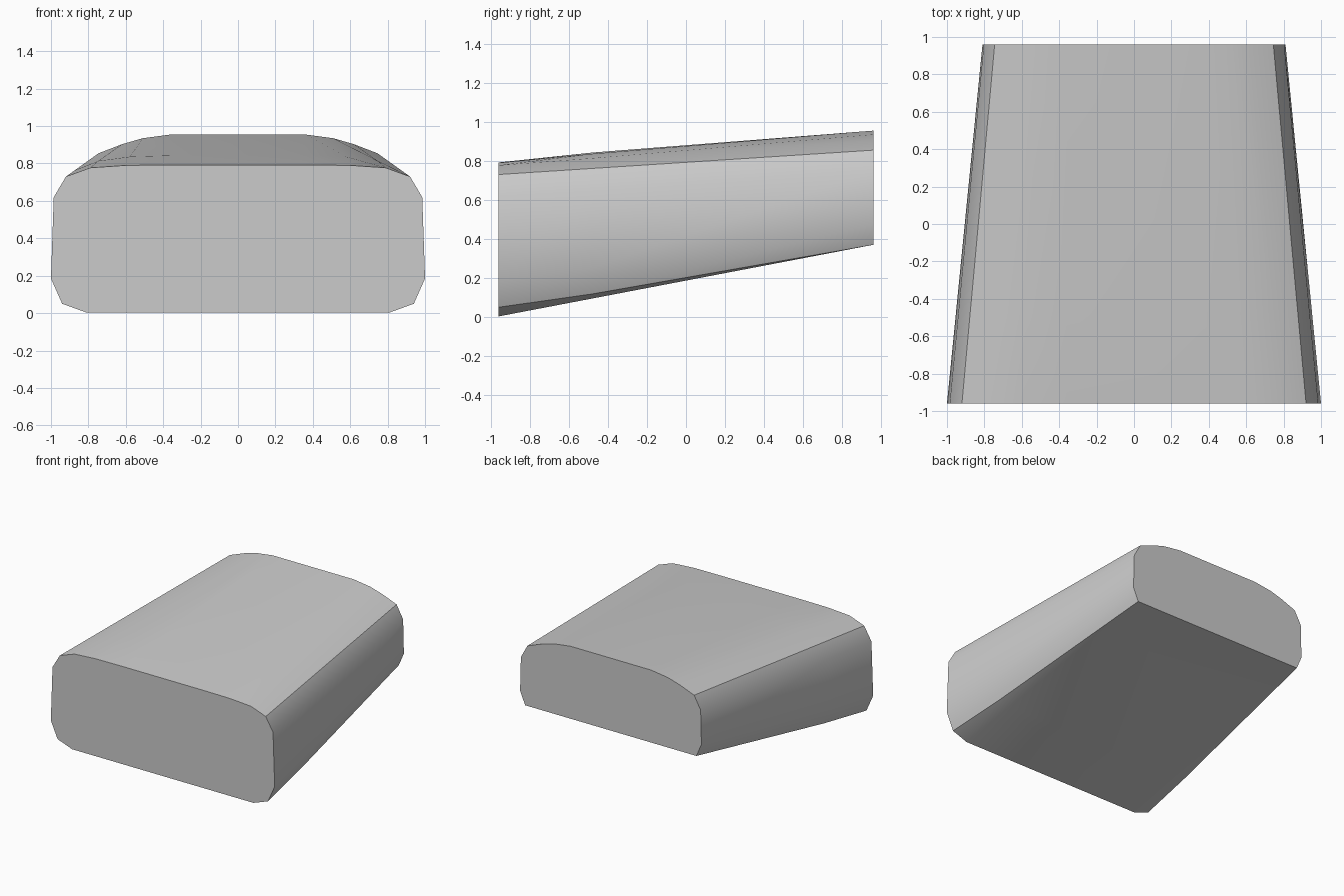
import bpy, bmesh, math

if "Cube" in bpy.data.objects:
    bpy.data.objects.remove(bpy.data.objects["Cube"])

# half cross-sections (x, z), bottom corner up to the top flat
FRONT = [(0.81, 0.003), (0.94, 0.05), (1.0, 0.185), (0.985, 0.62),
         (0.92, 0.73), (0.79, 0.777), (0.6, 0.79), (0.36, 0.792)]
BACK = [(0.765, 0.37), (0.765, 0.37), (0.81, 0.475), (0.803, 0.75),
        (0.745, 0.855), (0.62, 0.903), (0.51, 0.935), (0.36, 0.955)]
# slight bulge of the middle section
BULGE = [0, -0.012, -0.006, 0, 0, 0.005, 0.01, 0.01]
LENGTH = 1.92


def section(t, bulge):
    half = [(a[0] + (b[0] - a[0]) * t, a[1] + (b[1] - a[1]) * t + k * bulge)
            for a, b, k in zip(FRONT, BACK, BULGE)]
    loop = half + [(-x, z) for x, z in reversed(half)]
    return [(x, -LENGTH / 2 + LENGTH * t, z) for x, z in loop]


# tapered cushion-shaped body lofted through three sections
bm = bmesh.new()
rings = [[bm.verts.new(p) for p in section(t, b)]
         for t, b in ((0, 0), (0.25, 1), (1, 0))]
n = len(rings[0])
for r0, r1 in zip(rings, rings[1:]):
    for i in range(n):
        j = (i + 1) % n
        bm.faces.new((r0[i], r0[j], r1[j], r1[i]))
bm.faces.new(rings[0])
bm.faces.new(rings[-1][::-1])
bmesh.ops.remove_doubles(bm, verts=bm.verts, dist=0.0005)
bmesh.ops.recalc_face_normals(bm, faces=bm.faces)

mesh = bpy.data.meshes.new("tapered_body")
bm.to_mesh(mesh)
bm.free()
body = bpy.data.objects.new("tapered_body", mesh)
bpy.context.collection.objects.link(body)
bpy.context.view_layer.objects.active = body
body.select_set(True)
bpy.ops.object.shade_smooth_by_angle(angle=math.radians(32))
